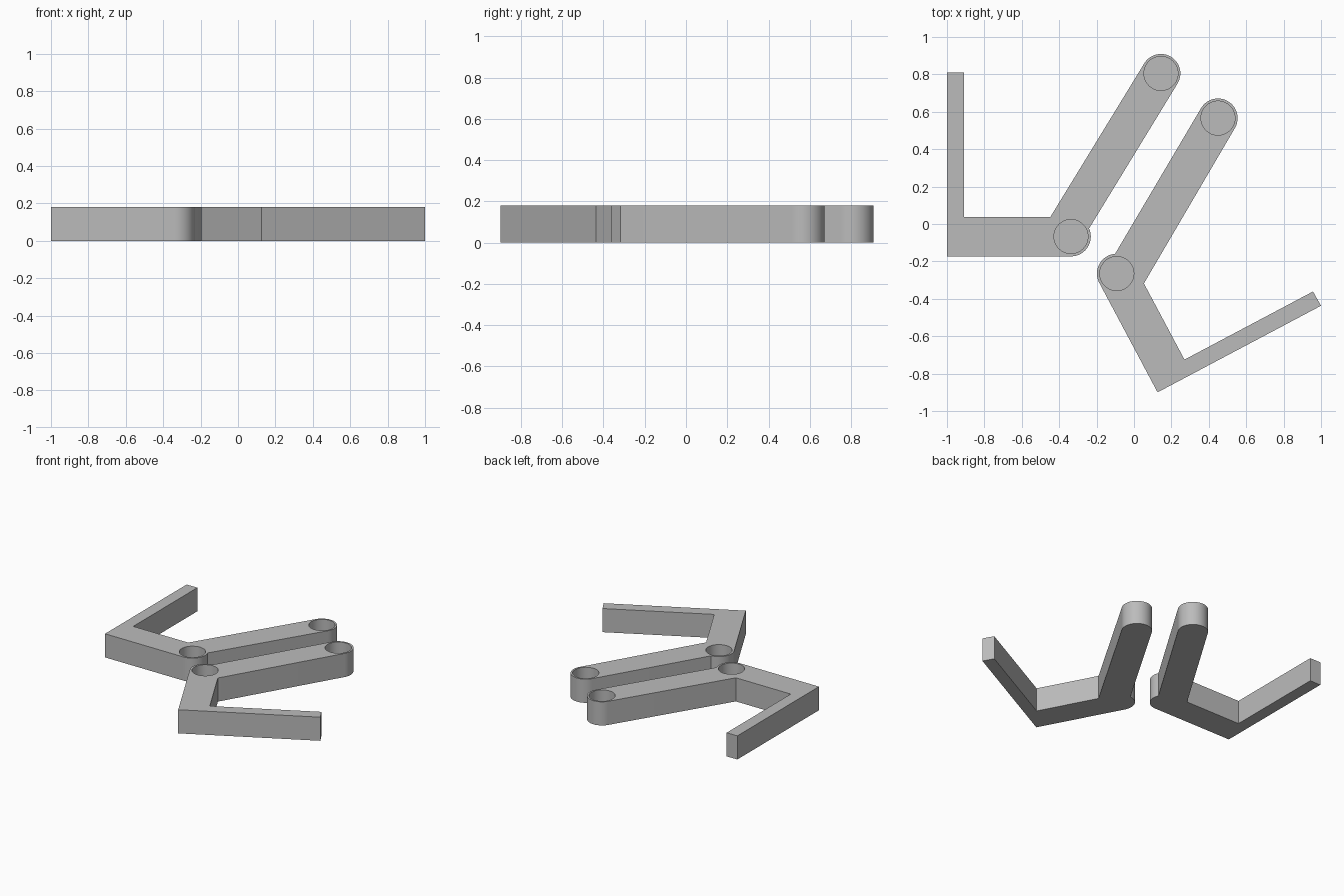
import bpy
import bmesh
from math import cos, sin, radians

HEIGHT = 0.18
HOLE_RADIUS = 0.091
HOLE_DEPTH = 0.15

if "Cube" in bpy.data.objects:
    bpy.data.objects.remove(bpy.data.objects["Cube"], do_unlink=True)

grey = bpy.data.materials.new("plain grey")
grey.use_nodes = True
colour = (0.5, 0.5, 0.5, 1)
grey.diffuse_color = colour
grey.node_tree.nodes["Principled BSDF"].inputs["Base Color"].default_value = colour


def arc(centre, radius, start, end, steps=24):
    """Points along a rounded end, angles in degrees."""
    angles = [radians(start + (end - start) * i / steps) for i in range(steps + 1)]
    return [(centre[0] + radius * cos(a), centre[1] + radius * sin(a)) for a in angles]


def select_only(obj):
    bpy.ops.object.select_all(action="DESELECT")
    obj.select_set(True)
    bpy.context.view_layer.objects.active = obj


def make_link(name, outline, holes):
    """Extrude a flat outline and sink blind round sockets from the top."""
    bm = bmesh.new()
    base = bm.faces.new([bm.verts.new((x, y, 0)) for x, y in outline])
    top = bmesh.ops.extrude_face_region(bm, geom=[base])["geom"]
    bmesh.ops.translate(bm, vec=(0, 0, HEIGHT),
                        verts=[v for v in top if isinstance(v, bmesh.types.BMVert)])
    bmesh.ops.recalc_face_normals(bm, faces=bm.faces)
    mesh = bpy.data.meshes.new(name)
    bm.to_mesh(mesh)
    bm.free()
    mesh.materials.append(grey)
    link = bpy.data.objects.new(name, mesh)
    bpy.context.collection.objects.link(link)

    for x, y in holes:
        bpy.ops.mesh.primitive_cylinder_add(
            vertices=48, radius=HOLE_RADIUS, depth=2 * HOLE_DEPTH,
            location=(x, y, HEIGHT))
        cutter = bpy.context.object
        cutter.name = "socket_cutter"
        cutter.hide_render = True
        cutter.data.materials.append(grey)
        select_only(link)
        cut = link.modifiers.new("socket", "BOOLEAN")
        cut.operation = "DIFFERENCE"
        cut.solver = "EXACT"
        cut.object = cutter
        bpy.ops.object.modifier_apply(modifier=cut.name)
        bpy.data.objects.remove(cutter, do_unlink=True)

    select_only(link)
    bpy.ops.object.shade_smooth_by_angle(angle=radians(25))


# Right link: straight finger, elbow socket and long arm
elbow, tip = (-0.337, -0.067), (0.144, 0.805)
make_link(
    "right_link",
    [(-1, 0.81), (-1, -0.173)]
    + arc(elbow, 0.106, -90, 24)
    + arc(tip, 0.104, -31.5, 148.5)
    + [(-0.447, 0.038), (-0.91, 0.038), (-0.91, 0.81)],
    [elbow, tip])

# Left link: angled finger, elbow socket and long arm
elbow, tip = (-0.092, -0.265), (0.449, 0.566)
make_link(
    "left_link",
    [(1, -0.437), (0.957, -0.361), (0.27, -0.725), (0.053, -0.318)]
    + arc(tip, 0.105, -30.3, 149.7)
    + arc(elbow, 0.106, 95, 208)
    + [(0.126, -0.9)],
    [elbow, tip])
